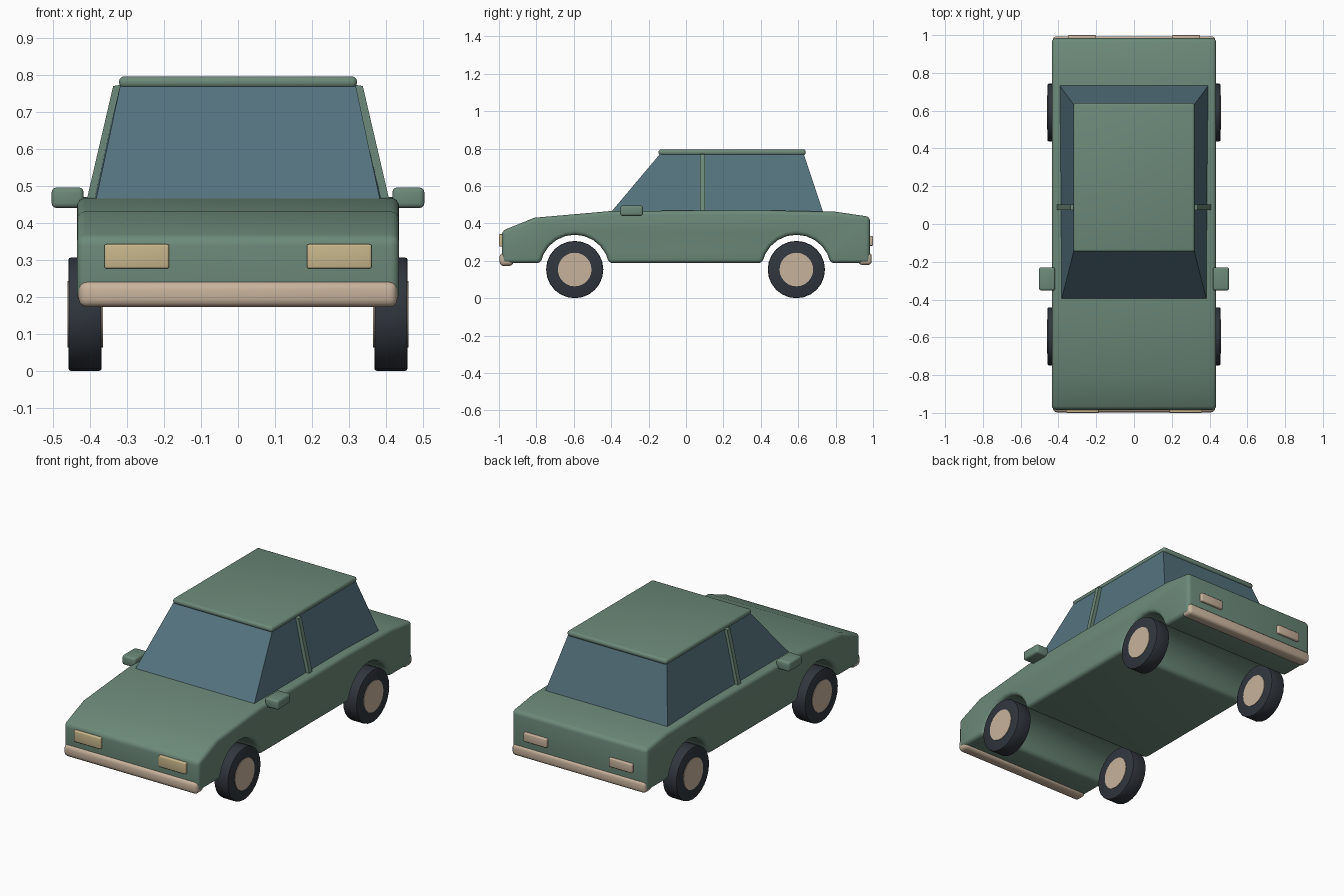
import bpy, bmesh, math
from mathutils import Matrix

if "Cube" in bpy.data.objects:
    bpy.data.objects.remove(bpy.data.objects["Cube"])


def material(name, rgb):
    m = bpy.data.materials.new(name)
    m.diffuse_color = (*rgb, 1)
    m.use_nodes = True
    m.node_tree.nodes["Principled BSDF"].inputs["Base Color"].default_value = m.diffuse_color
    return m


GREEN = material("sage green paint", (0.150, 0.252, 0.192))
GLASS = material("blue grey glass", (0.090, 0.172, 0.210))
RUBBER = material("dark rubber", (0.030, 0.037, 0.048))
TAN = material("pale tan trim", (0.58, 0.45, 0.335))
LAMP = material("warm yellow lamp", (0.58, 0.47, 0.26))


def finish(name, bm, mat, bevel=0.0, segments=4):
    """Round the sharp edges, then store the mesh as an object."""
    bmesh.ops.recalc_face_normals(bm, faces=bm.faces[:])
    if bevel:
        sharp = [e for e in bm.edges if e.calc_face_angle(0) > math.radians(32)]
        bmesh.ops.bevel(bm, geom=sharp, offset=bevel, segments=segments,
                        profile=0.5, affect='EDGES', clamp_overlap=True)
    me = bpy.data.meshes.new(name)
    bm.to_mesh(me)
    bm.free()
    me.materials.append(mat)
    ob = bpy.data.objects.new(name, me)
    bpy.context.collection.objects.link(ob)
    bpy.ops.object.select_all(action='DESELECT')
    ob.select_set(True)
    bpy.context.view_layer.objects.active = ob
    bpy.ops.object.shade_smooth_by_angle()
    return ob


def box(name, x, y, z, mat, bevel=0.0, segments=3):
    """Box from its (min, max) range on each axis."""
    bm = bmesh.new()
    bmesh.ops.create_cube(bm, size=1)
    for v in bm.verts:
        v.co = [(r[0] + r[1]) / 2 + c * (r[1] - r[0]) for r, c in zip((x, y, z), v.co)]
    return finish(name, bm, mat, bevel, segments)


def loft(name, low, high, mat, bevel=0.0):
    """Solid between two loops of points."""
    bm = bmesh.new()
    a = [bm.verts.new(p) for p in low]
    b = [bm.verts.new(p) for p in high]
    bm.faces.new(a)
    bm.faces.new(b)
    for i in range(len(a)):
        j = (i + 1) % len(a)
        bm.faces.new((a[i], a[j], b[j], b[i]))
    return finish(name, bm, mat, bevel)


def cylinder(name, x, y, z, radius, width, sides, mat, bevel=0.0):
    """Cylinder lying along x."""
    bm = bmesh.new()
    turn = Matrix.Translation((x, y, z)) @ Matrix.Rotation(math.pi / 2, 4, 'Y')
    bmesh.ops.create_cone(bm, cap_ends=True, segments=sides, radius1=radius,
                          radius2=radius, depth=width, matrix=turn)
    return finish(name, bm, mat, bevel, 2)


# Body: side profile with wheel arches, extruded across the car
AXLES = (-0.595, 0.59)
FLOOR, HUB_Z, ARCH_R = 0.187, 0.153, 0.186
profile = [(0.984, FLOOR), (0.984, 0.435), (0.80, 0.462), (0.40, 0.47),
           (-0.40, 0.466), (-0.81, 0.43), (-0.984, 0.36), (-0.984, FLOOR)]
start = math.asin((FLOOR - HUB_Z) / ARCH_R)
for cy in AXLES:
    for i in range(11):
        a = math.pi - start - (math.pi - 2 * start) * i / 10
        profile.append((cy + ARCH_R * math.cos(a), HUB_Z + ARCH_R * math.sin(a)))
loft("body", [(-0.435, y, z) for y, z in profile],
     [(0.435, y, z) for y, z in profile], GREEN, 0.022)

# Glass cabin and roof panel
loft("cabin_glass",
     [(-0.385, -0.405, 0.455), (0.385, -0.405, 0.455), (0.395, 0.735, 0.455), (-0.395, 0.735, 0.455)],
     [(-0.318, -0.14, 0.77), (0.318, -0.14, 0.77), (0.318, 0.63, 0.77), (-0.318, 0.63, 0.77)],
     GLASS)
box("roof", (-0.321, 0.321), (-0.147, 0.64), (0.764, 0.795), GREEN, 0.013)

# Bumpers
box("front_bumper", (-0.43, 0.43), (-0.997, -0.923), (0.172, 0.242), TAN, 0.022)
box("rear_bumper", (-0.43, 0.43), (0.923, 0.993), (0.178, 0.242), TAN, 0.018)

for side, s in (("left", -1), ("right", 1)):
    def span(a, b):
        return sorted((s * a, s * b))

    # Lamps, mirrors and door pillars
    box(f"{side}_headlight", span(0.186, 0.361), (-1.0, -0.97), (0.276, 0.342), LAMP, 0.006)
    box(f"{side}_tail_light", span(0.20, 0.35), (0.97, 1.0), (0.28, 0.332), TAN, 0.006)
    box(f"{side}_mirror", span(0.417, 0.503), (-0.352, -0.23), (0.44, 0.495), GREEN, 0.012)
    loft(f"{side}_door_pillar",
         [(s * 0.37, 0.075, 0.455), (s * 0.41, 0.075, 0.455), (s * 0.41, 0.102, 0.455), (s * 0.37, 0.102, 0.455)],
         [(s * 0.30, 0.075, 0.775), (s * 0.337, 0.075, 0.769), (s * 0.337, 0.102, 0.769), (s * 0.30, 0.102, 0.775)],
         GREEN)

    # Wheels: tyre with a hub showing on both faces
    for end, cy in zip(("front", "rear"), AXLES):
        cylinder(f"{end}_{side}_tyre", s * 0.413, cy, HUB_Z, 0.153, 0.09, 24, RUBBER, 0.007)
        cylinder(f"{end}_{side}_hub", s * 0.413, cy, HUB_Z, 0.09, 0.096, 24, TAN)
